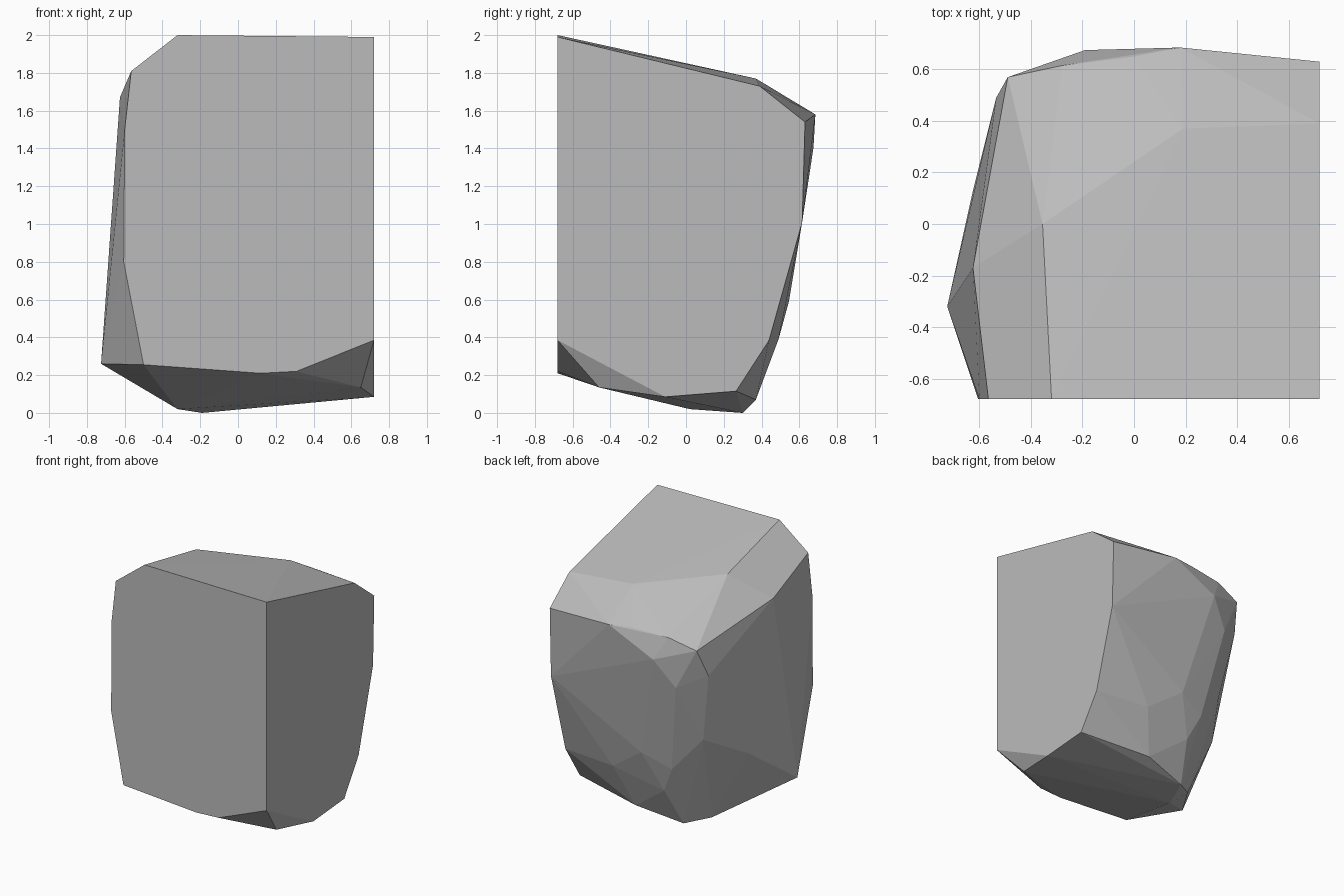
import bpy
import bmesh
import math

# Remove the default cube only
default_cube = bpy.data.objects.get("Cube")
if default_cube:
    bpy.data.objects.remove(default_cube, do_unlink=True)

FRONT_Y = -0.68
SIDE_X = 0.72


def make_material(name, colour):
    """Plain single-colour material."""
    material = bpy.data.materials.new(name)
    material.use_nodes = True
    material.diffuse_color = colour
    shader = material.node_tree.nodes["Principled BSDF"]
    shader.inputs["Base Color"].default_value = colour
    shader.inputs["Roughness"].default_value = 0.9
    return material


def hull_object(name, corners, material):
    """Wrap a set of corner points in a faceted convex solid."""
    bm = bmesh.new()
    for corner in corners:
        bm.verts.new(corner)
    hull = bmesh.ops.convex_hull(bm, input=bm.verts[:])
    loose = set(hull["geom_interior"]) | set(hull["geom_unused"])
    loose_verts = [g for g in loose if isinstance(g, bmesh.types.BMVert)]
    bmesh.ops.delete(bm, geom=loose_verts, context="VERTS")
    # Merge the triangles of the flat cut faces
    bmesh.ops.dissolve_limit(bm, angle_limit=math.radians(0.5),
                             verts=bm.verts[:], edges=bm.edges[:])
    bmesh.ops.recalc_face_normals(bm, faces=bm.faces[:])
    mesh = bpy.data.meshes.new(name)
    bm.to_mesh(mesh)
    bm.free()
    mesh.materials.append(material)
    for face in mesh.polygons:
        face.use_smooth = False
    rock = bpy.data.objects.new(name, mesh)
    bpy.context.collection.objects.link(rock)
    return rock


# Outline of the flat front cut, as (x, z)
front_outline = [(SIDE_X, 1.99), (-.32, 2), (-.565, 1.81), (-.6, 1.5),
                 (-.605, .8), (-.5, .255), (.12, .21), (.31, .22),
                 (SIDE_X, .385)]

# Outline of the flat side cut, as (y, z)
side_outline = [(.39, 1.73), (.63, 1.54), (.615, 1.01), (.44, .385),
                (.265, .115), (-.11, .085)]

# Sloping crown
crown = [(-.355, 0, 1.85), (.19, .37, 1.77), (.44, .335, 1.76),
         (.34, .5, 1.685), (-.625, -.17, 1.67), (-.49, .57, 1.51),
         (-.28, .615, 1.575), (0, .65, 1.59), (.18, .685, 1.58)]

# Weathered back and rough side
back = [(-.535, .49, 1.3), (-.19, .675, 1.405), (-.34, .61, 1.2),
        (-.44, .42, .755), (-.625, .13, .59), (-.22, .487, .495),
        (0, .545, .59), (.28, .49, .39), (-.125, .445, .29)]

# Chipped underside
underside = [(-.725, -.32, .26), (-.35, .185, .045), (-.32, .02, .02),
             (-.19, .3, 0), (.17, .37, .07), (.65, -.46, .135)]

corners = [(x, FRONT_Y, z) for x, z in front_outline]
corners += [(SIDE_X, y, z) for y, z in side_outline]
corners += crown + back + underside

stone_grey = make_material("stone grey", (0.5, 0.5, 0.5, 1))
hull_object("rock_block", corners, stone_grey)
